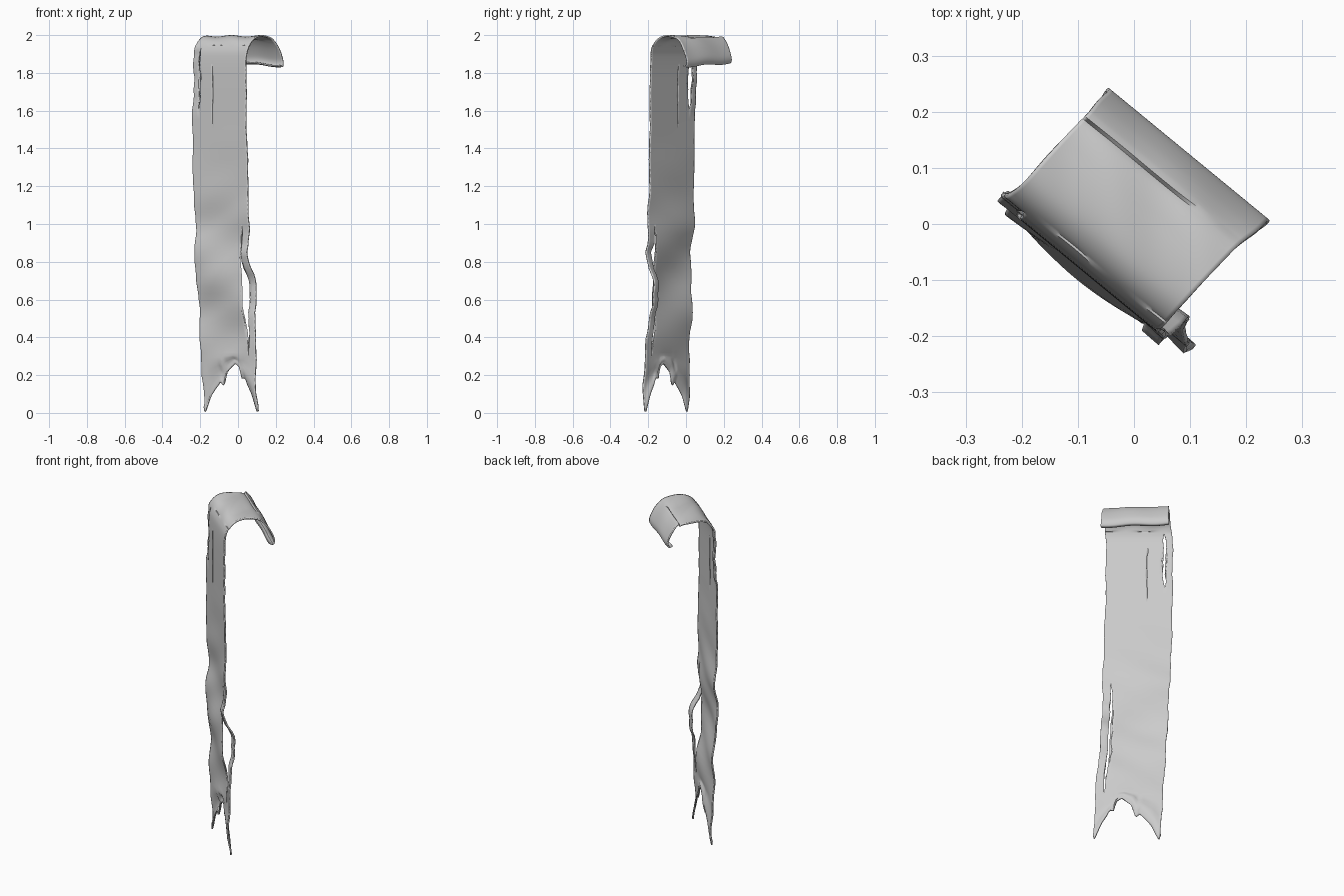
import bpy, bmesh, math, random
from mathutils import Vector

if "Cube" in bpy.data.objects:
    bpy.data.objects.remove(bpy.data.objects["Cube"])

random.seed(4)
U = Vector((0.773, -0.635, 0))   # across the cloth
N = Vector((0.635, 0.773, 0))    # towards the folded-over flap

# side profile from the flap hem to the bottom: depth, height, left edge, right edge
KEYS = [(.128, 1.842, -.182, .180), (.150, 1.838, -.186, .186), (.152, 1.875, -.186, .184),
        (.118, 1.945, -.190, .174), (.075, 1.986, -.195, .166), (.000, 1.996, -.200, .160),
        (-.065, 1.982, -.203, .157), (-.103, 1.935, -.208, .155), (-.117, 1.850, -.212, .153),
        (-.119, 1.600, -.212, .153), (-.117, 1.200, -.206, .164), (-.114, 1.000, -.196, .170),
        (-.122, .850, -.190, .172), (-.112, .600, -.178, .184), (-.108, .320, -.161, .208),
        (-.108, .000, -.146, .219)]
# torn swallow-tail hem: position across, height
HEM = [(0, .03), (.025, 0), (.13, .09), (.22, .13), (.31, .165), (.37, .14), (.42, .215), (.5, .24),
       (.58, .262), (.66, .24), (.70, .18), (.76, .185), (.80, .15), (.88, .10), (.985, 0), (1, .01)]
# tears between panels: position, bottom, top, opening left, opening right
TEARS = [(.12, 1.60, 1.93, .012, .012), (.38, 1.55, 1.85, .002, .002), (.87, .31, .98, .016, .010)]


def catmull(keys, steps):
    pts = [keys[0]] + keys + [keys[-1]]
    out = []
    for i in range(1, len(pts) - 2):
        a, b, c, d = pts[i - 1:i + 3]
        for k in range(steps):
            t = k / steps
            out.append([.5 * (2*q + (r-p)*t + (2*p-5*q+4*r-s)*t*t + (3*q-p-3*r+s)*t**3)
                        for p, q, r, s in zip(a, b, c, d)])
    return out + [list(keys[-1])]


def lerp_table(tab, x):
    for (x0, y0), (x1, y1) in zip(tab, tab[1:]):
        if x <= x1:
            return y0 + (y1 - y0) * (x - x0) / (x1 - x0)
    return tab[-1][1]


def bump(z, c, w):
    return math.exp(-((z - c) / w) ** 2)


def opening(tear, z, hang):
    lo, hi = tear[1], tear[2]
    if not hang or not lo < z < hi:
        return 0
    f = (z - lo) / (hi - lo)
    return math.sin(math.pi * f) ** .7 * (1 + .25 * math.sin(z * 47) + .15 * math.sin(z * 90))


rows = []
for i, r in enumerate(catmull(KEYS, 8)):
    rows.append((r, i > 54))


def point(s, row, panel, first, last):
    (n, z, ul, ur), hang = row
    # ragged long edges
    ul += .0025 * math.sin(z * 23) + .0015 * math.sin(z * 61)
    ur += .0025 * math.sin(z * 19 + 1) + .0015 * math.sin(z * 53)
    u = ul + (ur - ul) * s
    # gentle waves in the hanging part and creases near the bend
    if hang:
        fall = min(1, max(0, (1.5 - z) / .6))
        n += fall * (.007 * math.sin(z * 14 + s * 2.5) + .004 * math.sin(z * 27 - s * 5))
        n += .010 * math.sin(math.pi * s) * fall * math.sin(z * 7)
    else:
        z -= .004 * (1 + math.sin(s * 11 + n * 30)) * min(1, abs(n - .155) * 8)
    if n > .09:
        z += .018 * (1 - s) - .004 * math.sin(s * 9)
    # open the tears
    if first and panel > 0:
        u += TEARS[panel - 1][4] * opening(TEARS[panel - 1], z, hang)
    if last and panel < 3:
        u -= TEARS[panel][3] * opening(TEARS[panel], z, hang)
    # loose right-hand strip bows out and back
    if panel == 3 and hang:
        o = min(1, max(0, opening(TEARS[2], z, True)))
        n += o * (.058 * bump(z, .63, .13) - .022 * bump(z, .86, .09))
    if panel == 0 and hang:
        n += .014 * opening(TEARS[0], z, True)
    # swallow-tail hem
    if z < .31:
        h = lerp_table(HEM, s)
        z = h + max(z, 0) / .31 * (.31 - h)
    return U * u + N * n + Vector((0, 0, z))


# cloth sheet: four panels welded wherever the tears are closed
bm = bmesh.new()
borders = [0] + [t[0] for t in TEARS] + [1]
for p, cols in enumerate((6, 10, 20, 6)):
    a, b = borders[p], borders[p + 1]
    grid = []
    for row in rows:
        grid.append([bm.verts.new(point(a + (b - a) * c / cols, row, p, c == 0, c == cols))
                     for c in range(cols + 1)])
    for g0, g1 in zip(grid, grid[1:]):
        for c in range(cols):
            bm.faces.new((g0[c], g1[c], g1[c + 1], g0[c + 1]))
bmesh.ops.remove_doubles(bm, verts=bm.verts, dist=1e-5)
bmesh.ops.recalc_face_normals(bm, faces=bm.faces)
me = bpy.data.meshes.new("torn_banner_cloth")
bm.to_mesh(me)
bm.free()
banner = bpy.data.objects.new("torn_banner_cloth", me)
bpy.context.collection.objects.link(banner)

# cloth thickness
mod = banner.modifiers.new("thickness", 'SOLIDIFY')
mod.thickness = .008
mod.offset = 0

bpy.context.view_layer.objects.active = banner
banner.select_set(True)
bpy.ops.object.shade_smooth_by_angle(angle=math.radians(40))
